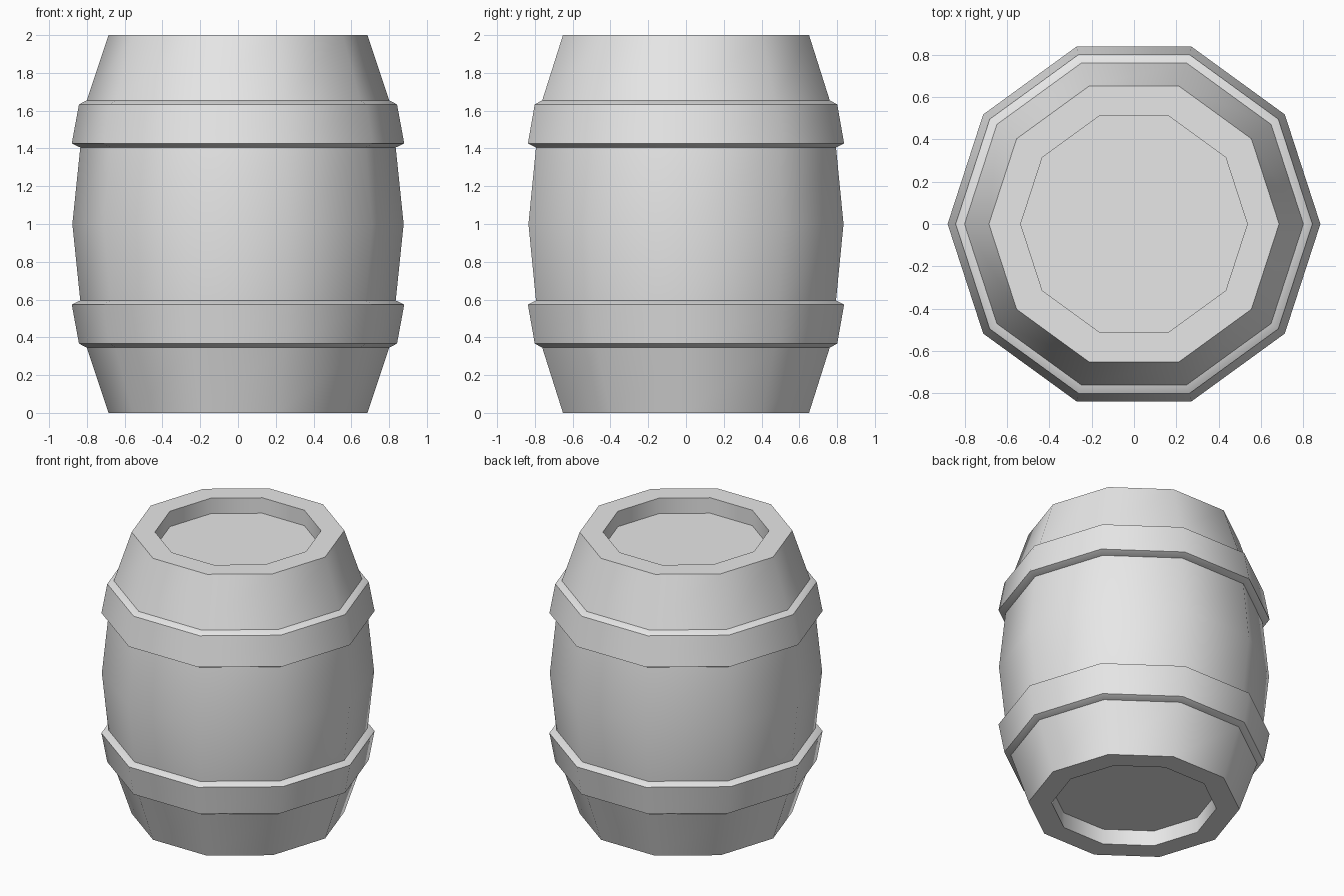
import bpy, bmesh, math

SIDES = 10
HEIGHT = 2.0

if "Cube" in bpy.data.objects:
    bpy.data.objects.remove(bpy.data.objects["Cube"])

# Single neutral grey
grey = bpy.data.materials.new("plain_grey")
grey.use_nodes = True
colour = (0.8, 0.8, 0.8, 1)
grey.diffuse_color = colour
grey.node_tree.nodes["Principled BSDF"].inputs["Base Color"].default_value = colour


def mirrored(points):
    """Reflect a profile about the barrel's mid height."""
    return [(r, HEIGHT - z) for r, z in reversed(points)]


def lathe(name, profile, closed=False):
    """Turn a (radius, height) profile into a ten-sided solid."""
    bm = bmesh.new()
    rings = []
    for r, z in profile:
        angles = [math.tau * i / SIDES for i in range(SIDES)]
        rings.append([bm.verts.new((r * math.cos(a), r * math.sin(a), z)) for a in angles])
    pairs = list(zip(rings, rings[1:]))
    if closed:
        pairs.append((rings[-1], rings[0]))
    else:
        bm.faces.new(rings[0])
        bm.faces.new(rings[-1])
    for low, high in pairs:
        for i in range(SIDES):
            j = (i + 1) % SIDES
            bm.faces.new((low[i], low[j], high[j], high[i]))
    bmesh.ops.recalc_face_normals(bm, faces=bm.faces)
    mesh = bpy.data.meshes.new(name)
    bm.to_mesh(mesh)
    bm.free()
    mesh.materials.append(grey)
    obj = bpy.data.objects.new(name, mesh)
    bpy.context.collection.objects.link(obj)
    return obj


# Body: recessed end, rim, flared staves, and a groove that seats the hoop
lower_half = [(0.535, 0.11), (0.535, 0), (0.685, 0), (0.80, 0.345),
              (0.77, 0.345), (0.77, 0.595), (0.835, 0.595)]
body = lathe("barrel_body", lower_half + [(0.877, HEIGHT / 2)] + mirrored(lower_half))

# Hoops: bevelled bands following the bulge
hoop = [(0.77, 0.345), (0.80, 0.345), (0.842, 0.367),
        (0.88, 0.573), (0.835, 0.595), (0.77, 0.595)]
lower_hoop = lathe("lower_hoop", hoop, closed=True)
upper_hoop = lathe("upper_hoop", mirrored(hoop), closed=True)

# Smooth round the staves, crisp at rims and hoops
bpy.ops.object.select_all(action="DESELECT")
for obj in (body, lower_hoop, upper_hoop):
    obj.select_set(True)
bpy.context.view_layer.objects.active = body
bpy.ops.object.shade_smooth_by_angle(angle=math.radians(40))
